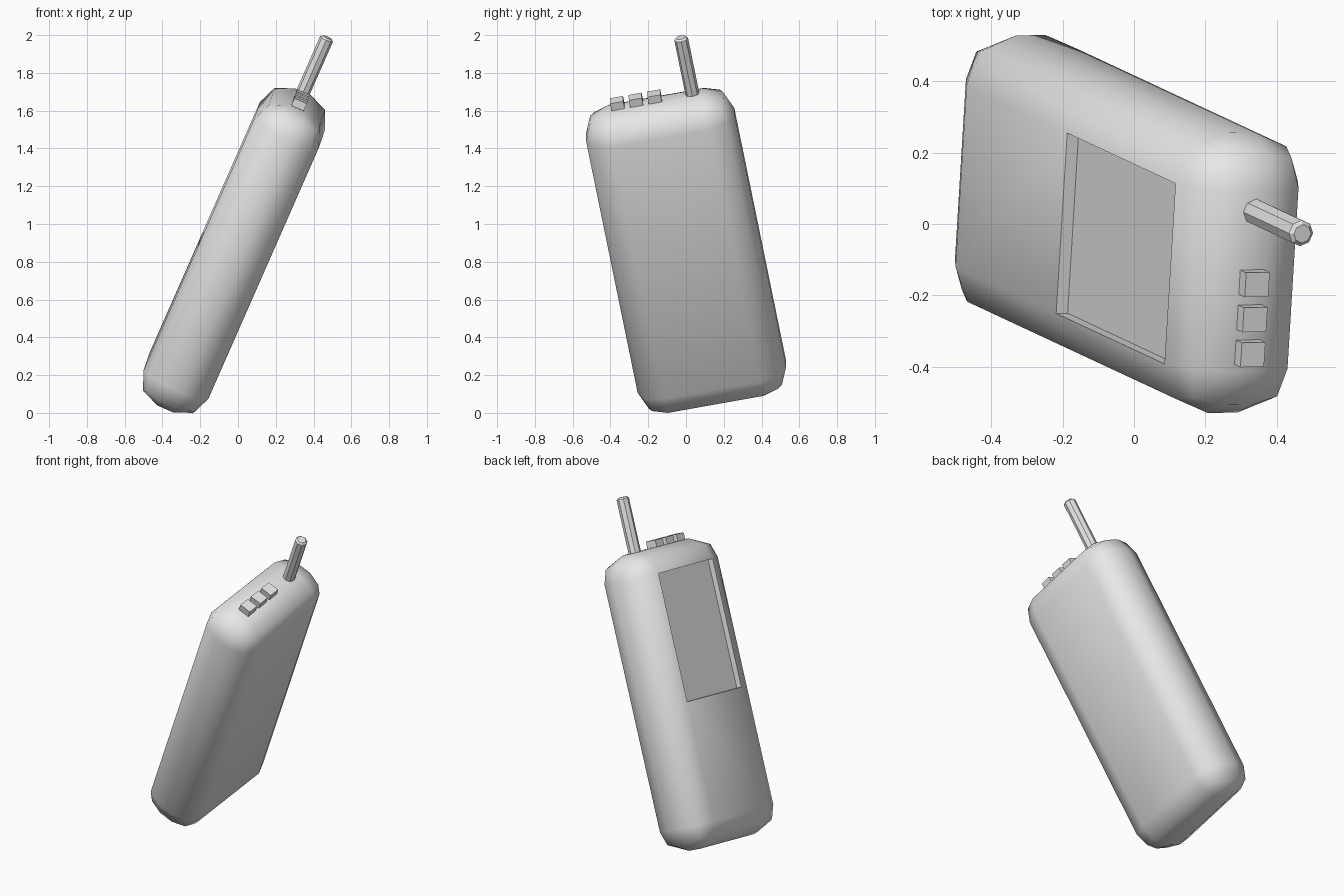
import bpy, bmesh, math
from mathutils import Matrix, Vector

if "Cube" in bpy.data.objects:
    bpy.data.objects.remove(bpy.data.objects["Cube"])

# Leaning frame: u = thickness, v = width, w = length of the handset
w = Vector((0.44, -0.205, 1)).normalized()
v = Vector((0.06, 1, 0.176))
v = (v - w * v.dot(w)).normalized()
u = v.cross(w)
frame = Matrix((u, v, w)).transposed().to_4x4()

grey = bpy.data.materials.new("plain grey")
grey.diffuse_color = (0.8, 0.8, 0.8, 1)
grey.use_nodes = True
grey.node_tree.nodes["Principled BSDF"].inputs["Base Color"].default_value = grey.diffuse_color
parts = []


def finish(name, bm, smooth=False):
    bm.transform(frame)
    mesh = bpy.data.meshes.new(name)
    bm.to_mesh(mesh)
    bm.free()
    mesh.materials.append(grey)
    if smooth:
        mesh.shade_smooth()
        mesh.set_sharp_from_angle(angle=math.radians(55))
    ob = bpy.data.objects.new(name, mesh)
    bpy.context.collection.objects.link(ob)
    parts.append(ob)


def box(size, centre):
    bm = bmesh.new()
    bmesh.ops.create_cube(bm, size=1)
    bmesh.ops.scale(bm, vec=size, verts=bm.verts)
    bmesh.ops.translate(bm, vec=centre, verts=bm.verts)
    return bm


# Body: rounded box with a sunken panel in the upper half of the -u face
bm = box((0.375, 0.80, 1.766), (0, 0, 0))
bmesh.ops.bevel(bm, geom=bm.edges[:], offset=0.1425, offset_type='OFFSET',
                segments=2, profile=0.5, affect='EDGES', clamp_overlap=True)
bm.normal_update()
face = min(bm.faces, key=lambda f: f.calc_center_median().x)
bmesh.ops.bisect_plane(bm, geom=[face] + face.edges[:] + face.verts[:],
                       plane_co=(0, 0, -0.027), plane_no=(0, 0, 1))
bm.normal_update()
panel = [f for f in bm.faces if f.normal.x < -0.99 and f.calc_center_median().z > 0.1]
bmesh.ops.inset_individual(bm, faces=panel, thickness=0, depth=-0.035)
finish("body", bm, True)

# Antenna: eight-sided rod with a chamfered tip
bm = bmesh.new()
bmesh.ops.create_cone(bm, cap_ends=True, segments=8, radius1=0.037, radius2=0.037, depth=0.37)
bmesh.ops.translate(bm, vec=(0, 0.2, 1.03), verts=bm.verts)
tip = [e for e in bm.edges if all(p.co.z > 1.2 for p in e.verts)]
bmesh.ops.bevel(bm, geom=tip, offset=0.01, segments=1, profile=0.5, affect='EDGES')
finish("antenna", bm)

# Three square buttons along the top
for i in range(3):
    finish(f"button_{i + 1}", box((0.072, 0.07, 0.07), (0, -0.1 * i, 0.89)))

# Stand on the ground, centred
pts = [p.co for ob in parts for p in ob.data.vertices]
lo = [min(p[k] for p in pts) for k in range(3)]
hi = [max(p[k] for p in pts) for k in range(3)]
shift = Matrix.Translation((-(lo[0] + hi[0]) / 2, -(lo[1] + hi[1]) / 2, -lo[2]))
for ob in parts:
    ob.data.transform(shift)
